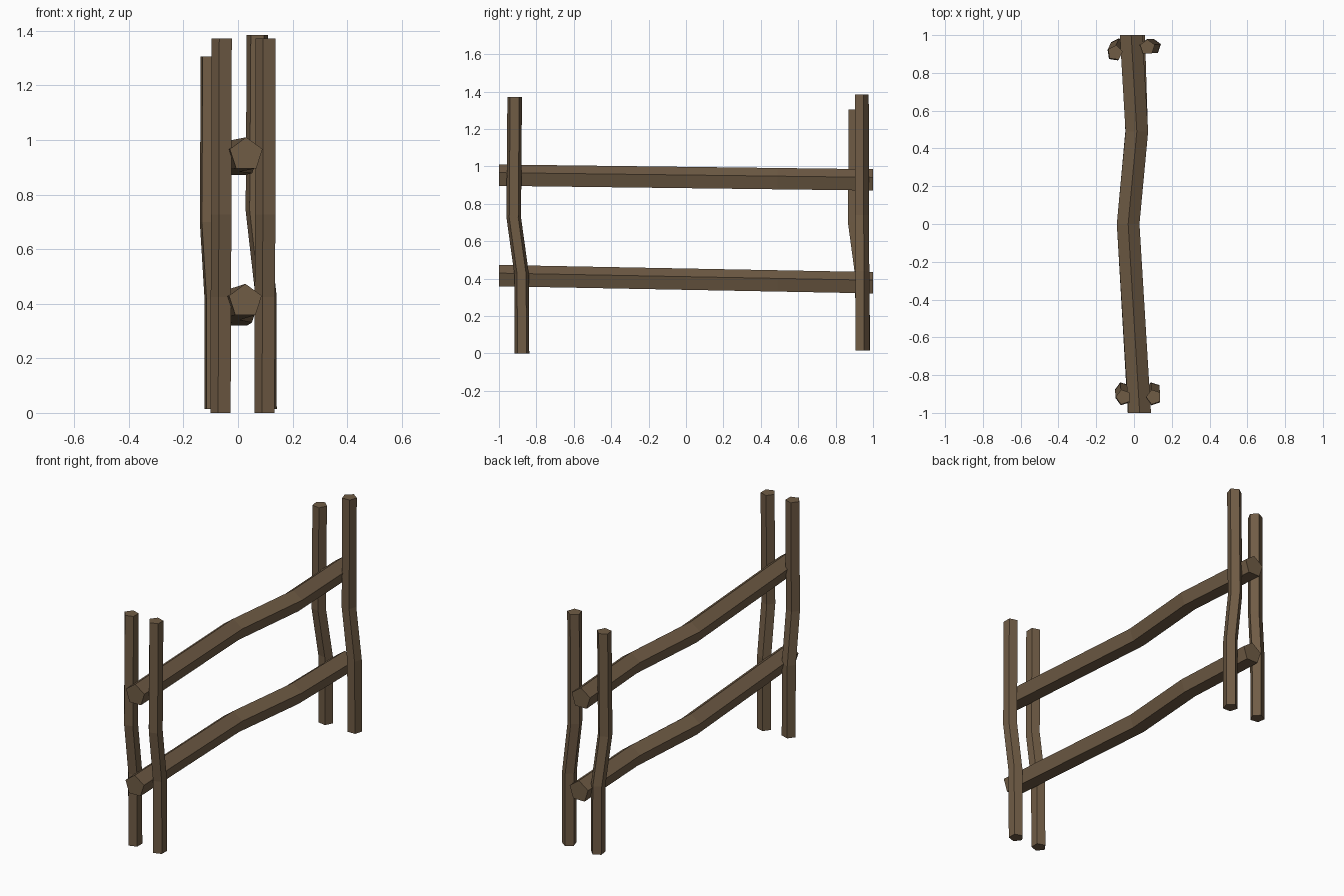
import bpy, bmesh, math
from mathutils import Vector, Matrix

if "Cube" in bpy.data.objects:
    bpy.data.objects.remove(bpy.data.objects["Cube"])

wood = bpy.data.materials.new("weathered brown wood")
wood.diffuse_color = (0.162, 0.107, 0.060, 1)
wood.use_nodes = True
wood.node_tree.nodes["Principled BSDF"].inputs["Base Color"].default_value = wood.diffuse_color


def beam(name, path, u, v, radius):
    """Five-sided log: pentagons in the u/v plane, apex towards v, along a path."""
    bm = bmesh.new()
    rings = []
    for p in path:
        ring = []
        for i in range(5):
            a = i * math.tau / 5
            ring.append(bm.verts.new(Vector(p) + radius * (math.sin(a) * u + math.cos(a) * v)))
        rings.append(ring)
    for r0, r1 in zip(rings, rings[1:]):
        for i in range(5):
            j = (i + 1) % 5
            bm.faces.new((r0[i], r0[j], r1[j], r1[i]))
    bm.faces.new(rings[0])
    bm.faces.new(rings[-1])
    bmesh.ops.recalc_face_normals(bm, faces=bm.faces)
    mesh = bpy.data.meshes.new(name)
    bm.to_mesh(mesh)
    bm.free()
    mesh.materials.append(wood)
    obj = bpy.data.objects.new(name, mesh)
    bpy.context.collection.objects.link(obj)
    return obj


X, Y, Z = Vector((1, 0, 0)), Vector((0, 1, 0)), Vector((0, 0, 1))

# Rails: crooked sideways, sloping gently down towards the back
for name, xs, z0, z1 in (
    ("upper_rail", (0.030, -0.031, 0.015, -0.015), 0.947, 0.922),
    ("lower_rail", (0.027, -0.031, 0.014, -0.002), 0.410, 0.372),
):
    ys = (-1, 0, 0.49, 1)
    beam(name, [(x, y, z0 + (z1 - z0) * (y + 1) / 2) for x, y in zip(xs, ys)], X, Z, 0.063)

# Posts: one crooked shape, turned and moved: (name, base, turn, bend, height)
for name, base, turn, bend, height in (
    ("front_left_post", (-0.060, -0.877, 0), 0, 1.0, 1.372),
    ("front_right_post", (0.101, -0.877, 0), 0, 1.0, 1.372),
    ("back_right_post", (0.103, 0.940, 0.015), -90, 0.82, 1.37),
    ("back_left_post", (-0.086, 0.943, 0.015), -27, 1.0, 1.29),
):
    rot = Matrix.Rotation(math.radians(turn), 3, 'Z')
    shape = [(0, 0, 0), (0.001, -0.002, 0.31), (0.003, -0.044, 0.53), (0.004, -0.039, 1)]
    path = [Vector(base) + rot @ Vector((x, y * bend, z * height)) for x, y, z in shape]
    beam(name, path, rot @ Y, rot @ -X, 0.041)
